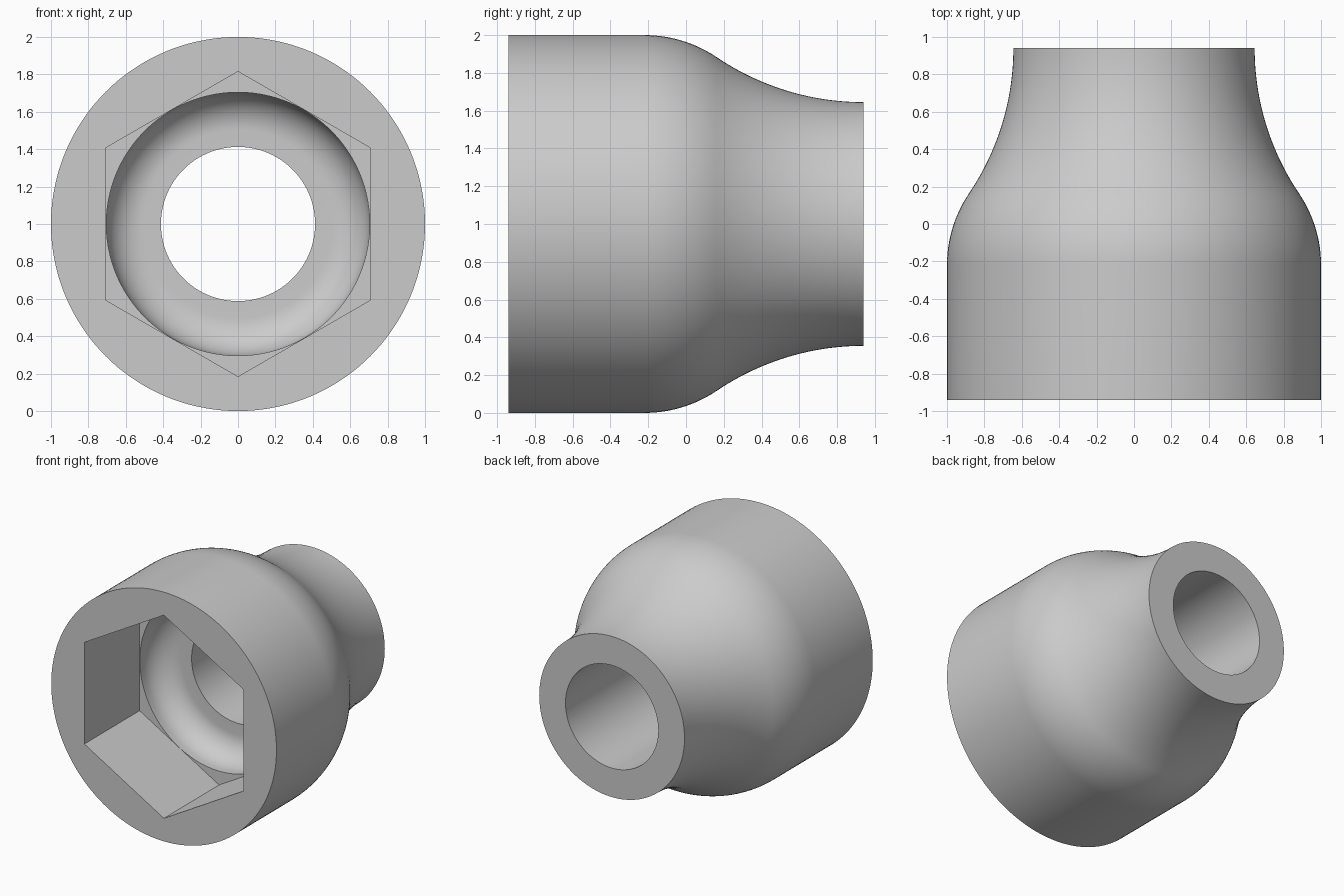
import bpy, bmesh
from math import sin, cos, pi, radians, atan

old = bpy.data.objects.get("Cube")
if old:
    bpy.data.objects.remove(old)

SEGMENTS = 144          # divisible by 6, so hexagon corners land on ring points
FRONT, BACK = -0.94, 0.94
HEX_APOTHEM, HEX_FLOOR = 0.706, -0.24
BORE, DRIVE_HOLE, BORE_FLOOR, FILLET = 0.704, 0.412, 0.0, 0.2
NECK, SHOULDER = 0.645, -0.22


def circle(radius):
    return lambda angle: radius


def hexagon(apothem):
    # corners point straight up and down, flats face the sides
    return lambda angle: apothem / cos((angle + pi / 6) % (pi / 3) - pi / 6)


def arc(cy, cr, radius, start, end, steps):
    return [(cy + radius * cos(t), circle(cr + radius * sin(t)))
            for t in (start + (end - start) * i / steps for i in range(steps + 1))]


# Outer profile: two tangent arcs sweep from the barrel down to the neck
sweep = 2 * atan((1 - NECK) / (BACK - SHOULDER))
total = (BACK - SHOULDER) / sin(sweep)
r_shoulder = total * 0.33
r_neck = total - r_shoulder

rings = [(FRONT, circle(1))]
rings += arc(SHOULDER, 1 - r_shoulder, r_shoulder, pi / 2, pi / 2 - sweep, 16)
rings += arc(BACK, NECK + r_neck, r_neck, -pi / 2 - sweep, -pi / 2, 24)[1:]
# Through hole, filleted relief bore, then the hexagonal recess
rings += [(BACK, circle(DRIVE_HOLE)), (BORE_FLOOR, circle(DRIVE_HOLE))]
rings += arc(BORE_FLOOR - FILLET, BORE - FILLET, FILLET, 0, pi / 2, 14)
rings += [(HEX_FLOOR, circle(BORE)),
          (HEX_FLOOR, hexagon(HEX_APOTHEM)), (FRONT, hexagon(HEX_APOTHEM))]

# Loft all rings into one closed body
bm = bmesh.new()
loops = []
for y, radius in rings:
    loop = []
    for i in range(SEGMENTS):
        a = 2 * pi * i / SEGMENTS
        # angle zero lies on +x, the middle of a hexagon flat
        loop.append(bm.verts.new((radius(a) * cos(a), y, 1 + radius(a) * sin(a))))
    loops.append(loop)
for j, loop in enumerate(loops):
    other = loops[(j + 1) % len(loops)]
    for i in range(SEGMENTS):
        k = (i + 1) % SEGMENTS
        bm.faces.new((loop[i], loop[k], other[k], other[i]))
bmesh.ops.recalc_face_normals(bm, faces=bm.faces)
mesh = bpy.data.meshes.new("socket_body")
bm.to_mesh(mesh)
bm.free()
body = bpy.data.objects.new("socket_body", mesh)
bpy.context.collection.objects.link(body)

# Plain grey metal
steel = bpy.data.materials.new("grey_metal")
steel.use_nodes = True
colour = (0.6, 0.6, 0.6, 1)
steel.diffuse_color = colour
steel.node_tree.nodes["Principled BSDF"].inputs["Base Color"].default_value = colour
mesh.materials.append(steel)

bpy.ops.object.select_all(action='DESELECT')
body.select_set(True)
bpy.context.view_layer.objects.active = body
bpy.ops.object.shade_smooth_by_angle(angle=radians(30))
